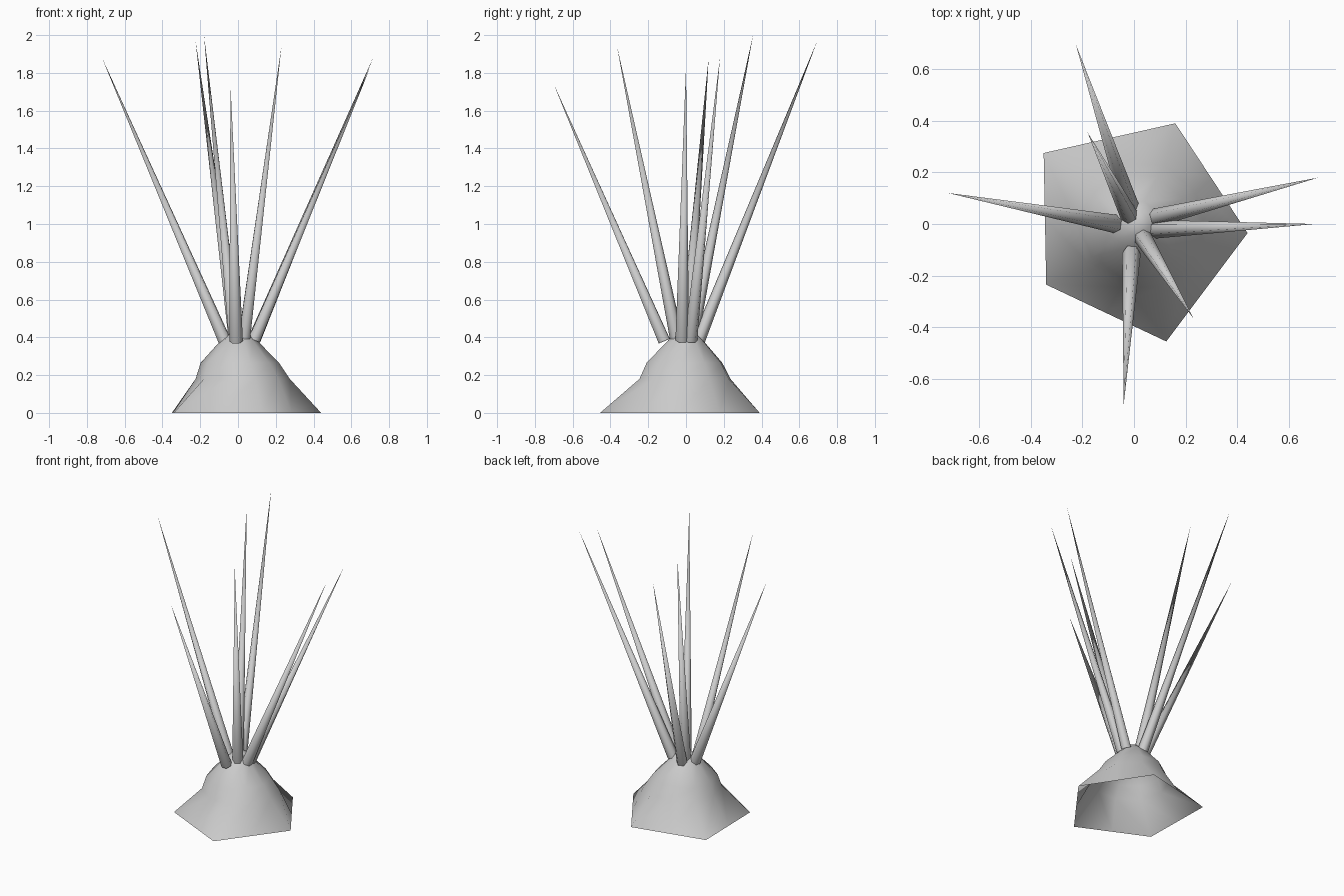
import bpy, bmesh, math
from mathutils import Vector

if "Cube" in bpy.data.objects:
    bpy.data.objects.remove(bpy.data.objects["Cube"])


def finish(name, bm):
    mesh = bpy.data.meshes.new(name)
    bm.to_mesh(mesh)
    bm.free()
    for p in mesh.polygons:
        p.use_smooth = True
    ob = bpy.data.objects.new(name, mesh)
    bpy.context.collection.objects.link(ob)
    return ob


# Open-bottomed mound: pentagonal foot rising through rounder rings
foot = [Vector(p) for p in ((0.44, -0.035, 0), (0.16, 0.39, 0), (-0.35, 0.275, 0),
                            (-0.34, -0.235, 0), (0.125, -0.455, 0))]
bm = bmesh.new()
base = []
for i, p in enumerate(foot):
    base += [p, (p + foot[(i + 1) % 5]) / 2]
rings = [[bm.verts.new(p) for p in base]]
# (radius, height, x centre, y centre)
for r, z, cx, cy in ((0.25, 0.18, 0.025, -0.005), (0.208, 0.265, 0.01, -0.008),
                     (0.095, 0.385, 0.005, -0.002), (0.045, 0.43, 0.015, 0.0)):
    ring = []
    for b in base:
        a = math.atan2(b.y, b.x)
        ring.append(bm.verts.new((cx + r * math.cos(a), cy + r * math.sin(a), z)))
    rings.append(ring)
for lo, hi in zip(rings, rings[1:]):
    for i in range(10):
        j = (i + 1) % 10
        bm.faces.new((lo[i], lo[j], hi[j], hi[i]))
apex = bm.verts.new((0.015, 0, 0.437))
for i in range(10):
    bm.faces.new((rings[-1][i], rings[-1][(i + 1) % 10], apex))
finish("mound", bm)


# Long thin spikes fanning out of the mound: (base centre, tip)
spikes = [
    ((-0.07, 0.00, 0.38), (-0.72, 0.12, 1.88)),
    ((0.085, 0.025, 0.385), (0.715, 0.18, 1.88)),
    ((0.085, -0.02, 0.385), (0.70, 0.00, 1.83)),
    ((0.03, -0.045, 0.37), (0.23, -0.365, 1.94)),
    ((-0.01, -0.115, 0.38), (-0.04, -0.70, 1.74)),
    ((-0.015, 0.025, 0.37), (-0.18, 0.355, 2.0)),
    ((-0.015, 0.065, 0.38), (-0.225, 0.695, 1.97)),
]
for n, (b, t) in enumerate(spikes):
    b, t = Vector(b), Vector(t)
    axis = t - b
    rot = axis.to_track_quat('Z', 'Y')
    bm = bmesh.new()
    ring = []
    for i in range(6):
        a = i * math.tau / 6
        ring.append(bm.verts.new(b + rot @ Vector((0.036 * math.cos(a), 0.036 * math.sin(a), 0))))
    tip = bm.verts.new(t)
    for i in range(6):
        bm.faces.new((ring[i], ring[(i + 1) % 6], tip))
    finish(f"spike_{n + 1}", bm)
